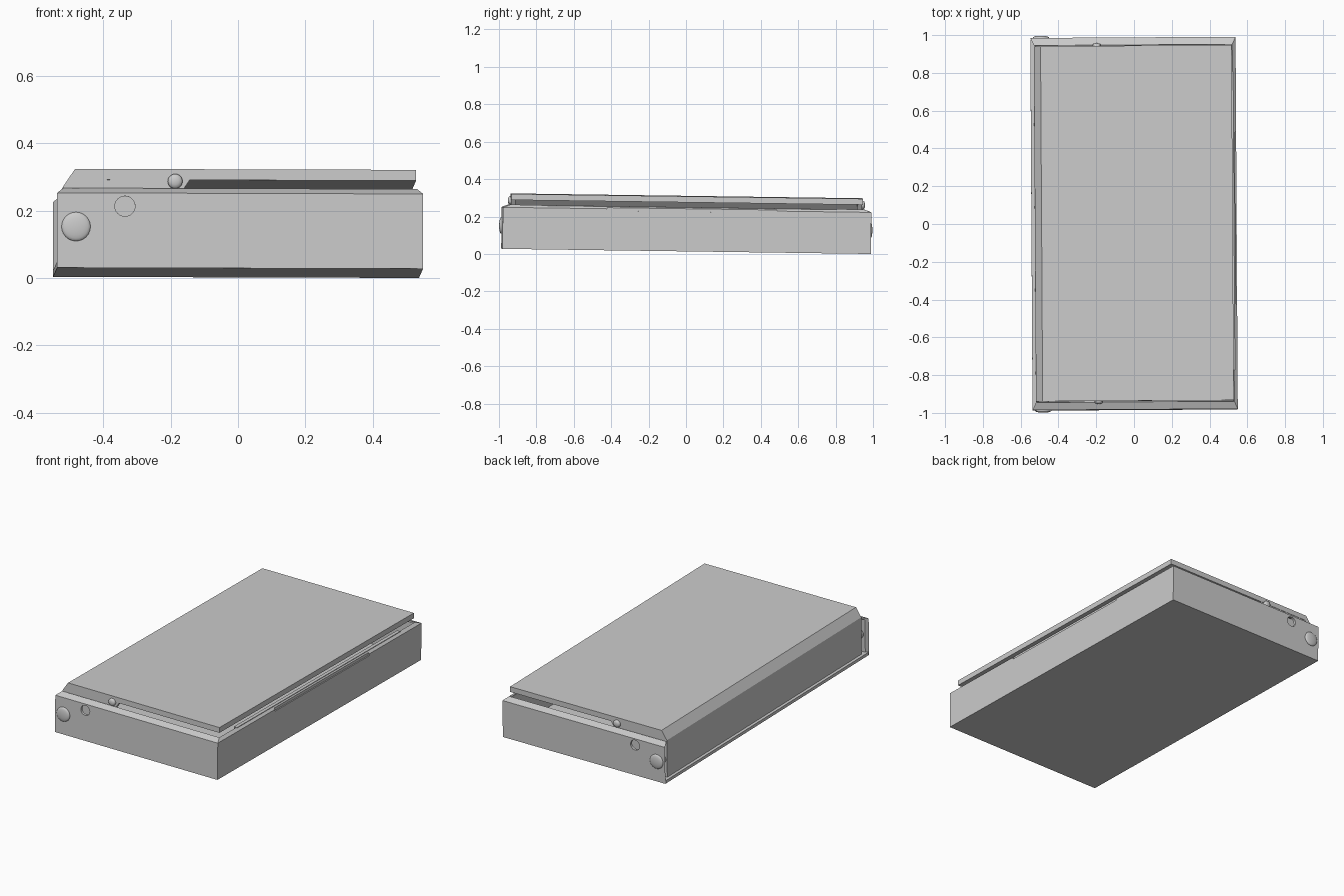
import bpy, bmesh, math
from mathutils import Matrix, Euler, Vector

if "Cube" in bpy.data.objects:
    bpy.data.objects.remove(bpy.data.objects["Cube"])

# the whole case rests with a very slight tilt
TILT = Matrix.Translation((0, 0, 0.0152)) @ Euler((-0.0138, 0.003, 0.006)).to_matrix().to_4x4()
HX, HY = 0.543, 0.985


def add_object(name, bm):
    bmesh.ops.recalc_face_normals(bm, faces=bm.faces)
    me = bpy.data.meshes.new(name)
    bm.to_mesh(me)
    bm.free()
    ob = bpy.data.objects.new(name, me)
    bpy.context.collection.objects.link(ob)
    ob.matrix_world = TILT
    return ob


def extrude_xz(name, pts, y0, y1):
    bm = bmesh.new()
    face = bm.faces.new([bm.verts.new((x, y0, z)) for x, z in pts])
    new = bmesh.ops.extrude_face_region(bm, geom=[face])["geom"]
    bmesh.ops.translate(bm, vec=(0, y1 - y0, 0),
                        verts=[v for v in new if isinstance(v, bmesh.types.BMVert)])
    return add_object(name, bm)


def box(name, x0, x1, y0, y1, z0, z1):
    return extrude_xz(name, [(x0, z0), (x1, z0), (x1, z1), (x0, z1)], y0, y1)


def lathe_y(name, x, y, z, profile, side, seg=24):
    # profile: (radius, outward distance), closed on the axis at both ends
    bm = bmesh.new()
    vs = [bm.verts.new((r, d * side, 0)) for r, d in profile]
    es = [bm.edges.new(p) for p in zip(vs, vs[1:])]
    bmesh.ops.spin(bm, geom=vs + es, cent=(0, 0, 0), axis=(0, 1, 0),
                   angle=math.tau, steps=seg)
    bmesh.ops.remove_doubles(bm, verts=bm.verts, dist=1e-5)
    bmesh.ops.translate(bm, verts=bm.verts, vec=(x, y, z))
    return add_object(name, bm)


def cut(ob, cutter):
    m = ob.modifiers.new("cut", 'BOOLEAN')
    m.operation = 'DIFFERENCE'
    m.solver = 'EXACT'
    m.object = cutter
    cutter.hide_render = True
    cutter.hide_viewport = True


# three body walls with inward leaning lip, open on the left
section = [(0, 0, 0), (0, 0, 0.222), (0.018, 0.04, 0.237),
           (0.023, 0.042, 0.229), (0.015, 0.015, 0.215), (0.015, 0.015, 0)]
bm = bmesh.new()
rings = [[bm.verts.new((sx * (HX - ix), sy * (HY - iy), z)) for ix, iy, z in section]
         for sx, sy in ((-1, -1), (1, -1), (1, 1), (-1, 1))]
n = len(section)
for a, b in zip(rings, rings[1:]):
    for i in range(n):
        j = (i + 1) % n
        bm.faces.new((a[i], a[j], b[j], b[i]))
bm.faces.new(rings[0])
bm.faces.new(rings[-1])
walls = add_object("body_walls", bm)

# floor of the tray
box("body_floor", -HX, HX - 0.004, -HY + 0.004, HY - 0.004, 0, 0.018)

# finger recess along the right wall
cut(walls, box("recess_cutter", 0.536, 0.58, -0.43, 0.48, 0.211, 0.26))

# catch rail inside the right wall
box("catch_rail", 0.508, 0.529, -0.78, 0.80, 0.19, 0.237)

# lid: top plate, chamfer and left side panel in one bent sheet
extrude_xz("lid", [(-0.525, 0.018), (-0.525, 0.242), (-0.49, 0.294), (0.522, 0.294),
                   (0.522, 0.262), (-0.478, 0.262), (-0.505, 0.232), (-0.505, 0.018)],
           -0.94, 0.94)

for side, tag in ((-1, "front"), (1, "back")):
    # lid end flange reaching down to the hinge
    extrude_xz("lid_flange_" + tag,
               [(-0.52, 0.03), (-0.52, 0.242), (-0.49, 0.28), (-0.15, 0.28),
                (-0.15, 0.262), (-0.28, 0.06), (-0.34, 0.03)],
               side * 0.915, side * 0.938)
    # hinge rivet with domed head
    dome = [(0.043 * math.cos(a), 0.003 + 0.010 * math.sin(a))
            for a in (math.pi / 2 * k / 5 for k in range(5))]
    rivet = [(0, -0.06), (0.03, -0.06), (0.03, -0.002), (0.043, -0.002)] + dome + [(0, 0.013)]
    lathe_y("hinge_rivet_" + tag, -0.487, side * HY, 0.122, rivet, side)
    # small stop pin on the flange
    lathe_y("stop_pin_" + tag, -0.193, side * 0.938, 0.258,
            [(0, -0.02), (0.022, -0.02), (0.022, 0.008), (0.018, 0.013),
             (0.01, 0.016), (0, 0.017)], side, 20)
    # round hole through the end wall
    cut(walls, lathe_y("hole_cutter_" + tag, -0.342, side * HY, 0.183,
                       [(0, -0.03), (0.03, -0.03), (0.03, 0.03), (0, 0.03)], side))

# smooth the round heads only
for ob in bpy.data.objects:
    if "rivet" in ob.name or "pin" in ob.name:
        bpy.ops.object.select_all(action='DESELECT')
        ob.select_set(True)
        bpy.context.view_layer.objects.active = ob
        bpy.ops.object.shade_smooth_by_angle(angle=math.radians(40))
